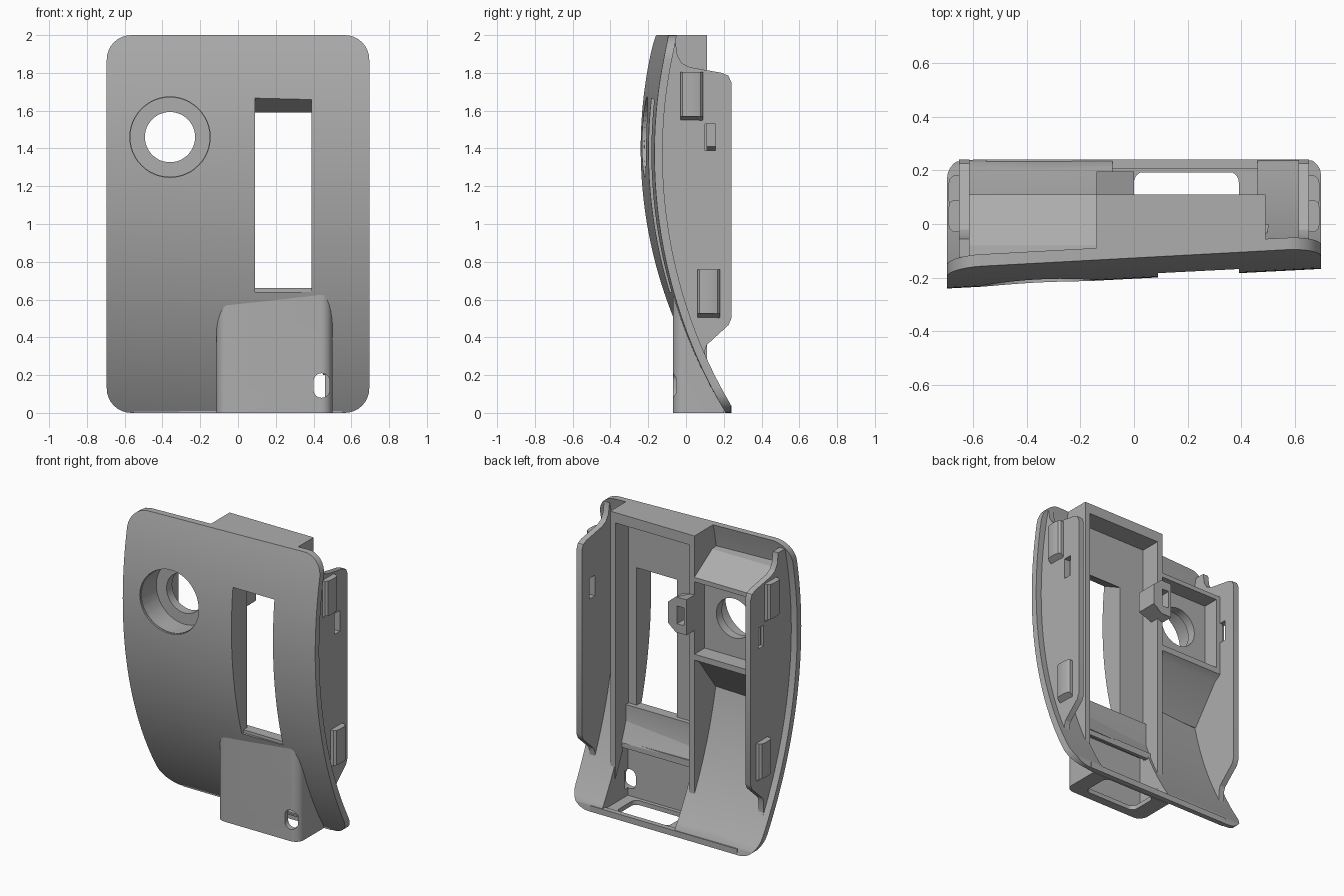
import bpy, bmesh, math
from math import sin, cos, pi, sqrt

if "Cube" in bpy.data.objects:
    bpy.data.objects.remove(bpy.data.objects["Cube"])

grey = bpy.data.materials.new("grey plastic")
grey.diffuse_color = (0.42, 0.42, 0.42, 1)
grey.use_nodes = True
grey.node_tree.nodes["Principled BSDF"].inputs["Base Color"].default_value = grey.diffuse_color


def finish(bm, name):
    bmesh.ops.recalc_face_normals(bm, faces=bm.faces)
    me = bpy.data.meshes.new(name)
    bm.to_mesh(me)
    bm.free()
    me.materials.append(grey)
    ob = bpy.data.objects.new(name, me)
    bpy.context.collection.objects.link(ob)
    return ob


def prism(name, pts, axis, a, b):
    """Extrude a 2D outline along an axis from a to b."""
    put = {'x': lambda p, t: (t, p[0], p[1]),
           'y': lambda p, t: (p[0], t, p[1]),
           'z': lambda p, t: (p[0], p[1], t)}[axis]
    bm = bmesh.new()
    lo = [bm.verts.new(put(p, a)) for p in pts]
    hi = [bm.verts.new(put(p, b)) for p in pts]
    n = len(pts)
    bm.faces.new(lo)
    bm.faces.new(hi)
    for i in range(n):
        j = (i + 1) % n
        bm.faces.new((lo[i], lo[j], hi[j], hi[i]))
    return finish(bm, name)


def box(name, x0, x1, y0, y1, z0, z1):
    return prism(name, [(x0, y0), (x1, y0), (x1, y1), (x0, y1)], 'z', z0, z1)


def rounded(x0, x1, y0, y1, r, n=8):
    pts = []
    for k, (cx, cy) in enumerate([(x1 - r, y1 - r), (x0 + r, y1 - r),
                                  (x0 + r, y0 + r), (x1 - r, y0 + r)]):
        for i in range(n + 1):
            t = (k + i / n) * pi / 2
            pts.append((cx + r * cos(t), cy + r * sin(t)))
    return pts


def circle(cx, cy, r, n=48):
    return [(cx + r * cos(2 * pi * i / n), cy + r * sin(2 * pi * i / n)) for i in range(n)]


def boolean(ob, other, op='DIFFERENCE', keep=False):
    m = ob.modifiers.new(op, 'BOOLEAN')
    m.operation, m.object, m.solver = op, other, 'EXACT'
    bpy.context.view_layer.objects.active = ob
    bpy.ops.object.modifier_apply(modifier=m.name)
    if not keep:
        bpy.data.objects.remove(other)
    return ob


def front(x, z):
    """Depth of the bowed, slightly twisted front surface."""
    sag = 2.4 - sqrt(2.4 ** 2 - (z - 1.4) ** 2)
    return -0.24 + sag + 0.054 * (x + 0.695) * (1 - (1 - min(z, 2) / 2) ** 3)


def back(x, z):
    slope = (z - 1.4) / sqrt(2.4 ** 2 - (z - 1.4) ** 2)
    return min(0.24, front(x, z) + 0.043 * sqrt(1 + slope * slope))


def slab(name, f, b, x0, x1, z0, z1, nx=4, nz=44):
    """Solid between two depth functions."""
    bm = bmesh.new()
    grids = []
    for fn in (f, b):
        grids.append([[bm.verts.new((x, fn(x, z), z))
                       for x in [x0 + (x1 - x0) * i / nx for i in range(nx + 1)]]
                      for z in [z0 + (z1 - z0) * j / nz for j in range(nz + 1)]])
    for g in grids:
        for j in range(nz):
            for i in range(nx):
                bm.faces.new((g[j][i], g[j][i + 1], g[j + 1][i + 1], g[j + 1][i]))
    F, B = grids
    for j in range(nz):
        for i in (0, nx):
            bm.faces.new((F[j][i], F[j + 1][i], B[j + 1][i], B[j][i]))
    for i in range(nx):
        for j in (0, nz):
            bm.faces.new((F[j][i], F[j][i + 1], B[j][i + 1], B[j][i]))
    return finish(bm, name)


# Helper solid: everything behind the front skin
envelope = slab("envelope", lambda x, z: front(x, z) + 0.012, lambda x, z: 0.5,
                -0.8, 0.8, -0.05, 2.05)


def inside(ob):
    return boolean(ob, envelope, 'INTERSECT', keep=True)


def window():
    return prism("cut", [(-0.4, 0.64), (0.05, 0.64), (0.05, 1.57), (-0.03, 1.59),
                         (-0.19, 1.67), (-0.4, 1.67)], 'x', 0.09, 0.39)


# Curved front panel with window, button counterbore and cable bay opening
panel = slab("front_panel", front, back, -0.75, 0.75, -0.0, 2.0)
boolean(panel, prism("trim", rounded(-0.695, 0.695, 0, 2, 0.13), 'y', -0.5, 0.5), 'INTERSECT')
boolean(panel, window())
boolean(panel, prism("cut", circle(-0.36, 1.46, 0.213), 'y', -0.5, 0.3))
boolean(panel, box("cut", -0.08, 0.46, -0.035, 0.4, 0.03, 0.42))

# Button block with a sloped roof, sloped underside, pocket and bore
block = prism("button_block", [(-0.3, 1.86), (-0.08, 1.84), (0.11, 1.72), (0.11, 1.16),
                               (0.06, 1.13), (-0.13, 0.88), (-0.3, 0.88)], 'x', -0.63, -0.12)
inside(block)
boolean(block, box("cut", -0.58, -0.14, 0.0, 0.3, 1.2, 1.69))
boolean(block, prism("cut", circle(-0.36, 1.46, 0.21), 'y', -0.5, -0.06))
boolean(block, prism("cut", circle(-0.36, 1.46, 0.133), 'y', -0.5, 0.3))

# Display housing: open tray with flat floor behind the window
housing = inside(box("display_housing", -0.14, 0.49, -0.4, 0.11, 0.05, 2.0))
boolean(housing, box("cut", -0.10, 0.45, -0.03, 0.3, 0.43, 1.93))
boolean(housing, box("cut", -0.10, 0.45, -0.035, 0.3, -0.1, 0.385))
boolean(housing, box("cut", -0.10, 0.45, 0.04, 0.3, 0.2, 0.6))
boolean(housing, window())

# Cable box below the window
cable = prism("cable_box", rounded(-0.115, 0.5, -0.07, 0.3, 0.06), 'z', 0, 0.66)
boolean(cable, box("cut", -1, 1, 0.2, 1, -1, 1))
boolean(cable, box("cut", -0.08, 0.46, -0.035, 0.4, 0.03, 0.42))
boolean(cable, prism("cut", rounded(0.0, 0.39, -0.01, 0.195, 0.04), 'z', -0.1, 0.1))
boolean(cable, prism("cut", rounded(0.4, 0.485, 0.08, 0.21, 0.042), 'y', -0.2, 0.0))
keep_front = prism("trim", [(-0.2, -0.1), (0.21, -0.1), (0.21, 0.03), (0.1, 0.24),
                            (0.0, 0.46), (0.0, 0.8), (-0.2, 0.8)], 'x', -1, 1)
boolean(cable, keep_front, 'INTERSECT')

# Bottom lip
box("bottom_lip", -0.55, 0.55, 0.205, 0.24, 0, 0.04)

# Side walls with slots and rounded snap ribs
outline = [(-0.3, 1.96), (-0.055, 1.96), (-0.045, 1.89), (-0.02, 1.85), (0.02, 1.83),
           (0.19, 1.8), (0.225, 1.785), (0.24, 1.75), (0.24, 0.5), (0.225, 0.465),
           (0.11, 0.36), (0.1, 0.33), (0.1, 0.26), (0.2, 0.06), (-0.3, 0.06)]
for s, side in ((-1, "left"), (1, "right")):
    a, b = sorted((s * 0.612, s * 0.652))
    wall = inside(prism(side + "_wall", outline, 'x', a, b))
    boolean(wall, box("cut", -1, 1, 0.10, 0.157, 1.39, 1.53))
    for y0, z0, part in ((-0.03, 1.54, "upper"), (0.06, 0.495, "lower")):
        prof = [(s * 0.64, y0), (s * 0.672, y0), (s * 0.686, y0 + 0.012), (s * 0.692, y0 + 0.035),
                (s * 0.692, y0 + 0.085), (s * 0.686, y0 + 0.108), (s * 0.672, y0 + 0.12),
                (s * 0.64, y0 + 0.12)]
        rib = prism(f"{side}_{part}_rib", prof, 'z', z0, z0 + 0.265)
        for v in rib.data.vertices:
            if v.co.z < z0 + 0.01 and abs(v.co.x) > 0.66:
                v.co.z += 0.03

# Latch block beside the button pocket
latch = prism("latch_block", [(-0.14, 0.05), (0.0, 0.05), (0.0, 0.195), (-0.06, 0.195),
                              (-0.14, 0.195)], 'z', 1.36, 1.6)
for v in latch.data.vertices:
    if v.co.x > -0.01:
        v.co.z += 0.05 if v.co.z < 1.5 else -0.05
boolean(latch, box("cut", -0.12, -0.07, 0.1, 0.4, 1.42, 1.54))

bpy.data.objects.remove(envelope)
for ob in list(bpy.data.objects):
    bpy.ops.object.select_all(action='DESELECT')
    ob.select_set(True)
    bpy.context.view_layer.objects.active = ob
    bpy.ops.object.shade_smooth_by_angle(angle=math.radians(25))
